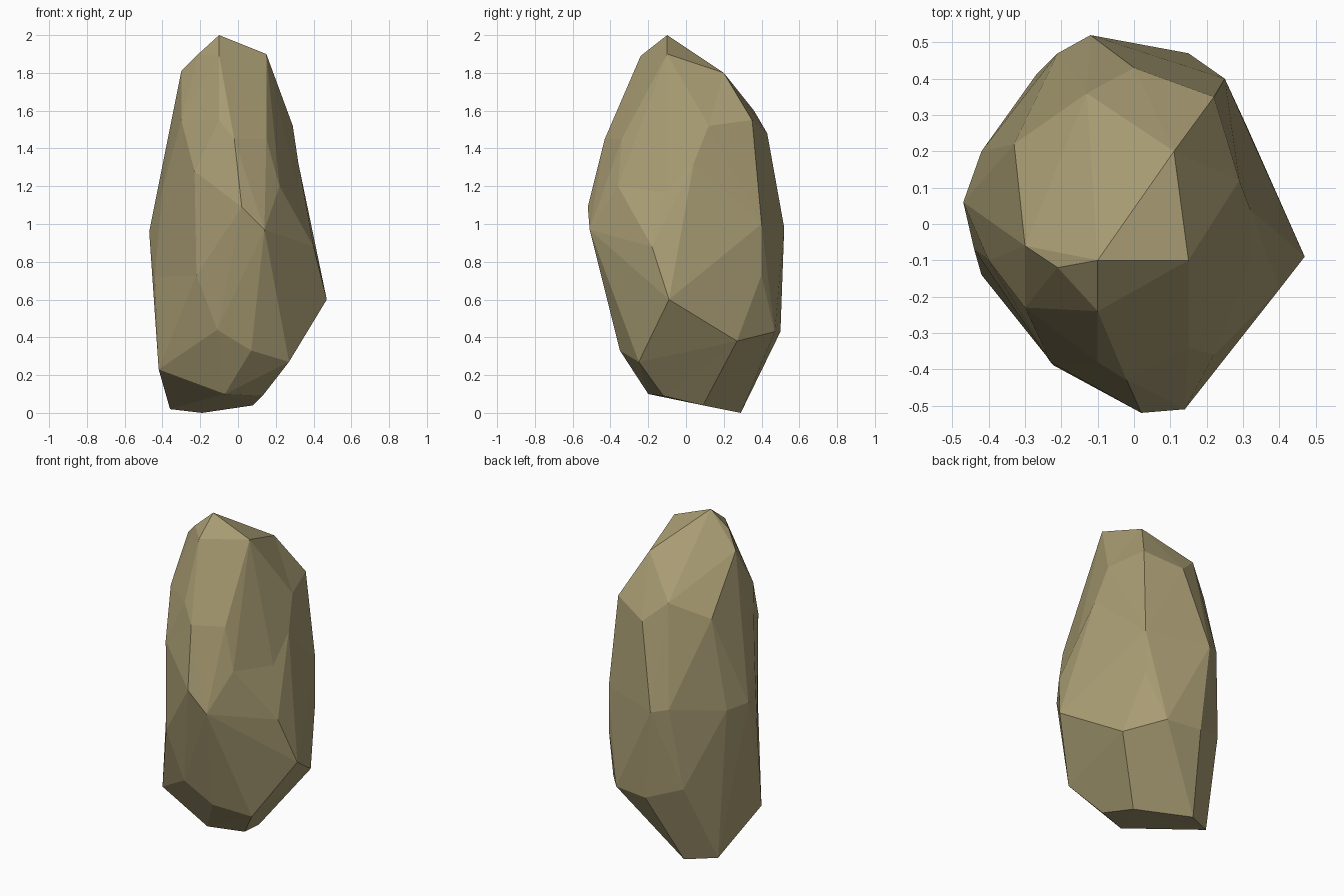
import bpy
import bmesh
from mathutils import Vector

# Remove only the default cube
default_cube = bpy.data.objects.get("Cube")
if default_cube:
    bpy.data.objects.remove(default_cube, do_unlink=True)

# Main corners of the boulder by zone, in hundredths of a unit
crown = [(-10, -10, 200), (15, -10, 190), (-21, -12, 190), (-10, -24, 189),
         (-30, -6, 181), (11, 20, 180)]
shoulder = [(-13, 36, 160), (22, 35, 155), (0, 43, 148), (-33, 22, 150),
            (-30, -23, 155), (-10, -38, 155), (-2, -43, 145), (15, -34, 145),
            (29, 12, 152)]
waist = [(32, 4, 132), (32, -11, 117), (22, -36, 120), (2, -52, 109),
         (14, -51, 97), (-23, -38, 128), (-40, -10, 118), (-47, 6, 96),
         (-42, 20, 95), (-21, 47, 100), (-12, 52, 98), (25, 40, 100)]
belly = [(40, -18, 88), (47, -9, 60), (-22, -39, 73), (-44, -7, 72),
         (25, 40, 73)]
foot = [(-42, -14, 23), (-11, -37, 44), (7, -35, 33), (27, -25, 27),
        (31, 27, 38), (15, 47, 43), (-7, 50, 43), (-27, 41, 50)]
base = [(-36, 20, 2), (-19, 29, 0), (8, 9, 4), (13, -12, 9), (-7, -20, 10)]

MIDDLE = Vector((0, 0, 1))
ROUNDING = 0.3  # how far corners are puffed out while the skin is wrapped


def puffed(corner):
    """Move a corner part of the way to a surrounding ellipsoid."""
    offset = corner - MIDDLE
    unit = Vector((offset.x * 2, offset.y * 2, offset.z)).normalized()
    ellipsoid = Vector((unit.x / 2, unit.y / 2, unit.z))
    return MIDDLE + offset.lerp(ellipsoid, ROUNDING)


def wrap_corners(corners):
    """Wrap a triangle skin over the corners, then restore shallow dents."""
    bm = bmesh.new()
    home = {}
    for corner in corners:
        vert = bm.verts.new(puffed(corner))
        home[vert] = corner
    hull = bmesh.ops.convex_hull(bm, input=list(bm.verts))
    for vert in bm.verts:
        vert.co = home[vert]
    spare = set(hull["geom_interior"]) | set(hull["geom_unused"])
    loose = [item for item in spare if isinstance(item, bmesh.types.BMVert)]
    bmesh.ops.delete(bm, geom=loose, context="VERTS")
    bmesh.ops.recalc_face_normals(bm, faces=list(bm.faces))
    return bm


# Stone colour
stone = bpy.data.materials.new("sandy_stone")
stone.use_nodes = True
colour = (0.39, 0.33, 0.17, 1)
stone.diffuse_color = colour
shader = next(n for n in stone.node_tree.nodes if n.type == "BSDF_PRINCIPLED")
shader.inputs["Base Color"].default_value = colour
shader.inputs["Roughness"].default_value = 0.9

# Boulder with flat facets
zones = crown + shoulder + waist + belly + foot + base
skin = wrap_corners([Vector(point) / 100 for point in zones])
mesh = bpy.data.meshes.new("boulder")
skin.to_mesh(mesh)
skin.free()
mesh.materials.append(stone)
boulder = bpy.data.objects.new("boulder", mesh)
bpy.context.collection.objects.link(boulder)
